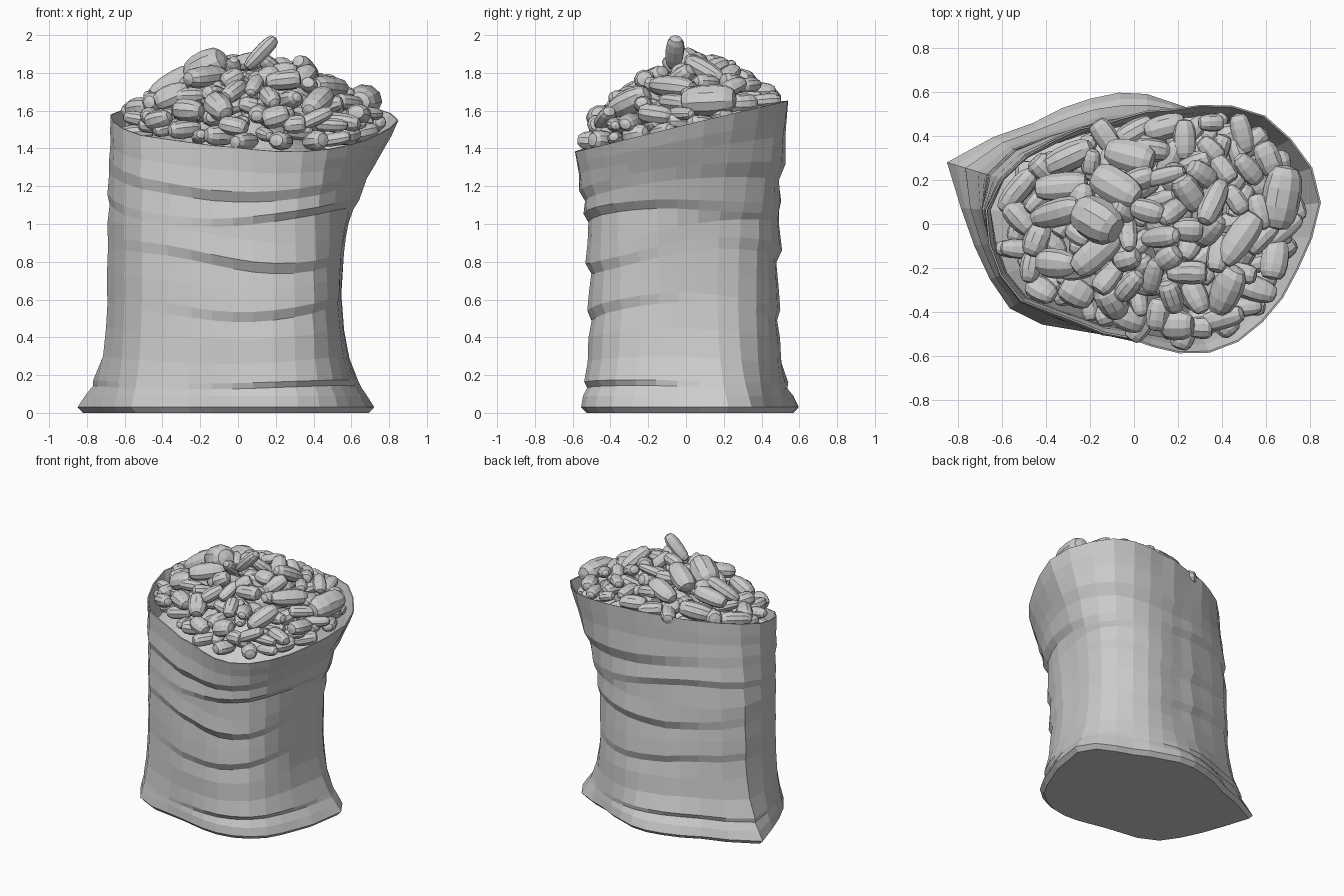
import bpy, bmesh, math, random
from mathutils import Matrix, Vector, Euler

if "Cube" in bpy.data.objects:
    bpy.data.objects.remove(bpy.data.objects["Cube"])

random.seed(11)
CX, N = 0.07, 30   # polar centre and number of columns round the sack

# plan outlines of the sack: floor, waist and mouth
FLOOR = [(-.85, .28), (-.76, .02), (-.68, -.2), (-.55, -.4), (-.2, -.48), (0, -.53), (.3, -.54),
         (.5, -.43), (.62, -.2), (.70, .08), (.72, .29), (.42, .44), (.2, .54), (0, .6), (-.25, .55), (-.5, .43)]
WAIST = [(-.70, .15), (-.66, -.05), (-.55, -.32), (-.3, -.43), (0, -.49), (.25, -.5), (.42, -.42),
         (.5, -.25), (.53, 0), (.5, .34), (.3, .47), (0, .46), (-.3, .4), (-.62, .29)]
MOUTH = [(-.68, .05), (-.65, -.13), (-.55, -.33), (-.3, -.42), (0, -.52), (.32, -.59), (.45, -.55),
         (.6, -.43), (.76, -.17), (.85, .1), (.83, .22), (.72, .38), (.57, .51), (.43, .54), (.2, .52),
         (-.1, .46), (-.4, .36), (-.58, .24)]


def polar(outline):
    """Return a radius-by-angle function for a plan outline."""
    pts = sorted((math.atan2(y, x - CX), math.hypot(x - CX, y)) for x, y in outline)
    pts = [(pts[-1][0] - math.tau, pts[-1][1])] + pts + [(pts[0][0] + math.tau, pts[0][1])]

    def radius(a):
        a = (a + math.pi) % math.tau - math.pi
        for (a0, r0), (a1, r1) in zip(pts, pts[1:]):
            if a0 <= a <= a1:
                return r0 + (r1 - r0) * (a - a0) / (a1 - a0)
    return radius


floor_r, waist_r, mouth_r = polar(FLOOR), polar(WAIST), polar(MOUTH)


def ramp(v, table):
    for (a, p), (b, q) in zip(table, table[1:]):
        if v <= b:
            return p + (q - p) * (v - a) / (b - a)
    return table[-1][1]


def sack_point(z, a, off=0, amp=0, phase=0):
    f = ramp(z, [(0, 1), (.03, 1), (.1, .75), (.2, .4), (.35, .12), (.6, 0), (2, 0)])
    m = ramp(z, [(0, 0), (.64, 0), (1, .14), (1.2, .45), (1.4, .8), (1.53, 1)])
    if amp:   # folds fade in and out round the sack
        off *= .5 + .5 * math.cos(2 * a + 7 * phase + 1)
    r = f * floor_r(a) + m * mouth_r(a) + (1 - f - m) * waist_r(a) + off
    x, y = CX + r * math.cos(a), r * math.sin(a)
    # the mouth is tilted: low in front, high at the back
    tilt = (.24 * y - .03 * x + .03 * x * x) * (z / 1.53) ** 3
    return Vector((x, y, z + tilt + amp * math.cos(2 * a + phase)))


def make_object(name, bm):
    bmesh.ops.recalc_face_normals(bm, faces=bm.faces)
    me = bpy.data.meshes.new(name)
    bm.to_mesh(me)
    bm.free()
    ob = bpy.data.objects.new(name, me)
    bpy.context.collection.objects.link(ob)
    return ob


# sack: rows of (height, outward offset, wave height, wave phase), overhanging folds
ROWS = [(0, -.03, 0, 0), (.03, 0, 0, 0), (.09, 0, 0, 0), (.135, -.02, .01, 1), (.165, .008, .01, 1),
        (.28, 0, .02, .5), (.42, .004, .03, .3), (.535, -.012, .05, .2), (.59, .014, .05, .2),
        (.70, .004, .045, 0), (.81, -.014, .055, -.6), (.87, .018, .055, -.6), (.97, .004, .04, -.9),
        (1.06, -.014, .04, 1), (1.11, .012, .04, 1), (1.21, -.016, .035, .4), (1.28, .014, .035, .4),
        (1.38, -.004, .01, 0), (1.45, 0, 0, 0), (1.53, 0, 0, 0)]
INSIDE = [(1.53, -.008, 0, 0), (1.42, -.025, 0, 0), (1.27, -.03, 0, 0)]
bm = bmesh.new()
rings = []
for row in ROWS + INSIDE:
    z, off, amp, ph = row
    # one column runs exactly up the sharp back left corner
    rings.append([bm.verts.new(sack_point(z, math.tau * i / N + math.radians(7.07), off, amp, ph)) for i in range(N)])
for lo, hi in zip(rings, rings[1:]):
    for i in range(N):
        j = (i + 1) % N
        bm.faces.new((lo[i], lo[j], hi[j], hi[i]))
bm.faces.new(rings[0][::-1])
# hidden filling under the beans closes the inside
peak = bm.verts.new((CX, 0, 1.6))
for i in range(N):
    bm.faces.new((rings[-1][i], rings[-1][(i + 1) % N], peak))
make_object("sack", bm)


# beans: rounded, faceted pebbles heaped on a dome
def mound(x, y):
    r = math.hypot(x - CX, y) / mouth_r(math.atan2(y, x - CX))
    return 1.48 + .15 * y + .36 * (1 - min(r, 1) ** 2), r


def add_bean(bm, pos, length, width, yaw, pitch):
    thick = width * random.uniform(.8, 1)
    rot = Euler((random.uniform(-.5, .5), pitch, yaw)).to_matrix().to_4x4()
    made = bmesh.ops.create_uvsphere(bm, u_segments=10, v_segments=7, radius=1)["verts"]
    power, taper = random.uniform(.5, .75), random.uniform(-.15, .15)
    for v in made:
        x, y, z = v.co
        k = (x * x + y * y) ** .5
        g = k ** (power - 1) * (1 + taper * z) if k > 1e-4 else 0
        v.co = Vector((math.copysign(abs(z) ** .85, z) * length / 2, x * g * width / 2, y * g * thick / 2))
    bmesh.ops.transform(bm, matrix=Matrix.Translation(pos) @ rot, verts=made)


# large beans seen on top: x, y, length, width, turn in degrees
BIG = [(.67, .12, .30, .18, 80), (.48, -.07, .28, .14, 55), (.42, -.3, .25, .15, 65), (-.17, .02, .25, .2, -30),
       (-.08, .17, .25, .16, -30), (-.02, .31, .24, .15, -15), (.14, .44, .2, .12, 15), (-.3, .3, .26, .13, 25),
       (-.33, .17, .25, .13, 5), (-.53, .15, .24, .11, 50), (-.35, .05, .27, .13, 15), (-.17, -.13, .27, .14, 40),
       (-.35, -.18, .2, .14, -5), (-.42, -.3, .15, .12, -30), (-.26, -.31, .17, .14, -30), (.64, -.16, .19, .13, 80),
       (.36, .1, .24, .11, 65), (.24, -.22, .19, .11, 0), (.2, -.46, .15, .14, 0), (.4, -.43, .22, .1, 15),
       (.06, .06, .16, .11, -15), (.52, .25, .17, .1, -50), (.14, .22, .2, .08, 15), (-.1, -.35, .18, .14, -60),
       (-.02, -.28, .17, .1, 50), (.35, .46, .12, .08, 0)]
bm = bmesh.new()
spots = []
for x, y, l, w, turn in BIG:
    add_bean(bm, Vector((x, y, mound(x, y)[0] + .015)), l, w, math.radians(turn), random.uniform(-.5, .5))
    spots.append((x, y))
# the topmost bean leans up to the full height
add_bean(bm, Vector((.12, -.06, 1.905)), .23, .10, .1, -.8)
spots.append((.12, -.06))
# small beans fill the gaps, then a lower layer
for count, gap, drop in ((60, .1, .01), (110, .085, .08)):
    if drop > .05:
        spots = []
    placed = tries = 0
    while placed < count and tries < 8000:
        tries += 1
        x, y = random.uniform(-.62, .76), random.uniform(-.54, .5)
        z, r = mound(x, y)
        if r < .85 and all(math.hypot(x - p, y - q) > gap for p, q in spots):
            spots.append((x, y))
            add_bean(bm, Vector((x, y, z - drop)), random.uniform(.12, .2), random.uniform(.08, .125),
                     random.uniform(0, math.pi), random.uniform(-.8, .8) * (1.1 - r))
            placed += 1
make_object("beans", bm)
